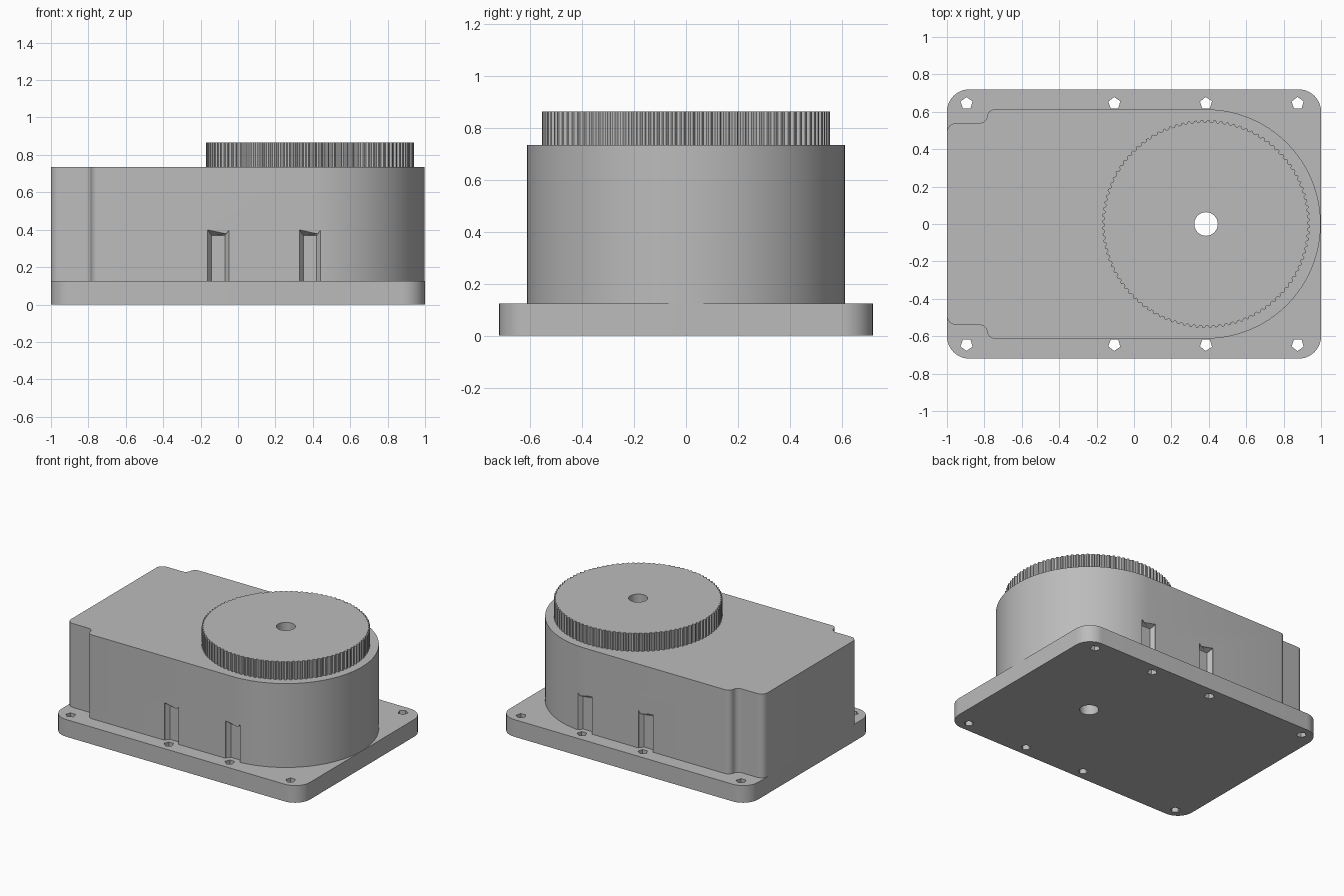
import bpy, bmesh
from math import sin, cos, pi, radians
from mathutils import Vector

cube = bpy.data.objects.get("Cube")
if cube:
    bpy.data.objects.remove(cube, do_unlink=True)

grey = bpy.data.materials.new("plain grey")
grey.use_nodes = True
COLOR = (0.5, 0.5, 0.5, 1)
grey.diffuse_color = COLOR
grey.node_tree.nodes["Principled BSDF"].inputs["Base Color"].default_value = COLOR

BASE_TOP, BODY_TOP, GEAR_TOP = 0.125, 0.735, 0.865
AXIS_X, BODY_R = 0.385, 0.613
HOLE_Y = 0.645


def arc(cx, cy, r, a0, a1, n):
    """Points on an arc, angles in degrees, both ends included."""
    angles = [radians(a0 + (a1 - a0) * i / n) for i in range(n + 1)]
    return [(cx + r * cos(a), cy + r * sin(a)) for a in angles]


def ring(cx, cy, r, n, turn=0):
    return arc(cx, cy, r, turn, turn + 360, n)[:-1]


def add_prism(bm, outline, z0, z1):
    low = [bm.verts.new((x, y, z0)) for x, y in outline]
    high = [bm.verts.new((x, y, z1)) for x, y in outline]
    bm.faces.new(low[::-1])
    bm.faces.new(high)
    n = len(low)
    for i in range(n):
        j = (i + 1) % n
        bm.faces.new((low[i], low[j], high[j], high[i]))
    return low, high


def finish(name, bm):
    bmesh.ops.recalc_face_normals(bm, faces=bm.faces)
    mesh = bpy.data.meshes.new(name)
    bm.to_mesh(mesh)
    bm.free()
    mesh.materials.append(grey)
    obj = bpy.data.objects.new(name, mesh)
    bpy.context.collection.objects.link(obj)
    return obj


def prism(name, outline, z0, z1):
    bm = bmesh.new()
    add_prism(bm, outline, z0, z1)
    return finish(name, bm)


def activate(obj):
    bpy.ops.object.select_all(action='DESELECT')
    obj.select_set(True)
    bpy.context.view_layer.objects.active = obj


def cut(obj, cutter):
    cutter.hide_render = True
    mod = obj.modifiers.new("cut", 'BOOLEAN')
    mod.operation = 'DIFFERENCE'
    mod.solver = 'EXACT'
    mod.object = cutter
    activate(obj)
    bpy.ops.object.modifier_apply(modifier=mod.name)


# Base plate with rounded corners
corner = 0.12
plate = []
for k, (sx, sy) in enumerate(((1, 1), (-1, 1), (-1, -1), (1, -1))):
    plate += arc(sx * (1 - corner), sy * (0.72 - corner), corner, 90 * k, 90 * k + 90, 10)
base = prism("base_plate", plate, 0, BASE_TOP)

# Housing: half round at +x, stepped in near the -x end
half = arc(AXIS_X, 0, BODY_R, 0, 90, 32)
half += arc(-0.745, BODY_R - 0.04, 0.04, 90, 180, 6)
half += arc(-0.825, 0.58, 0.04, 0, -90, 6)
half += arc(-0.95, 0.49, 0.05, 90, 180, 6)
outline = half + [(x, -y) for x, y in half[:0:-1]]
housing = prism("housing", outline, BASE_TOP, BODY_TOP)

# Gear with fine teeth
teeth = 100
gear_line = []
for i in range(teeth):
    for part, r in ((0, 0.544), (0.3, 0.544), (0.5, 0.555), (0.8, 0.555)):
        a = 2 * pi * (i + part) / teeth
        gear_line.append((AXIS_X + r * cos(a), r * sin(a)))
gear = prism("gear", gear_line, BODY_TOP, GEAR_TOP)

# Screw clearance pockets with sloping ceilings
bm = bmesh.new()
for x in (-0.105, AXIS_X):
    for s in (-1, 1):
        shape = [(x - 0.057, s * 0.7), (x - 0.057, s * 0.608), (x - 0.036, s * 0.58),
                 (x + 0.036, s * 0.58), (x + 0.057, s * 0.608), (x + 0.057, s * 0.7)]
        low, high = add_prism(bm, shape, 0.1, 0.398)
        for v in high[2:4]:
            v.co.z = 0.37
pockets = finish("pocket_cutter", bm)
cut(housing, pockets)

# Five-sided screw holes through the plate
bm = bmesh.new()
for x in (-0.895, -0.105, AXIS_X, 0.875):
    for s in (-1, 1):
        add_prism(bm, ring(x, s * HOLE_Y, 0.034, 5, 20 * s), -0.1, 0.2)
screws = finish("screw_cutter", bm)
cut(base, screws)

# Axle bore through everything
bore = prism("bore_cutter", ring(AXIS_X, 0, 0.063, 32), -0.1, 1)
for obj in (base, housing, gear):
    cut(obj, bore)

for helper in (pockets, screws, bore):
    bpy.data.objects.remove(helper, do_unlink=True)

# Smooth curved walls, crisp edges
for obj in (base, housing, gear):
    activate(obj)
    bpy.ops.object.shade_smooth_by_angle(angle=radians(20))
